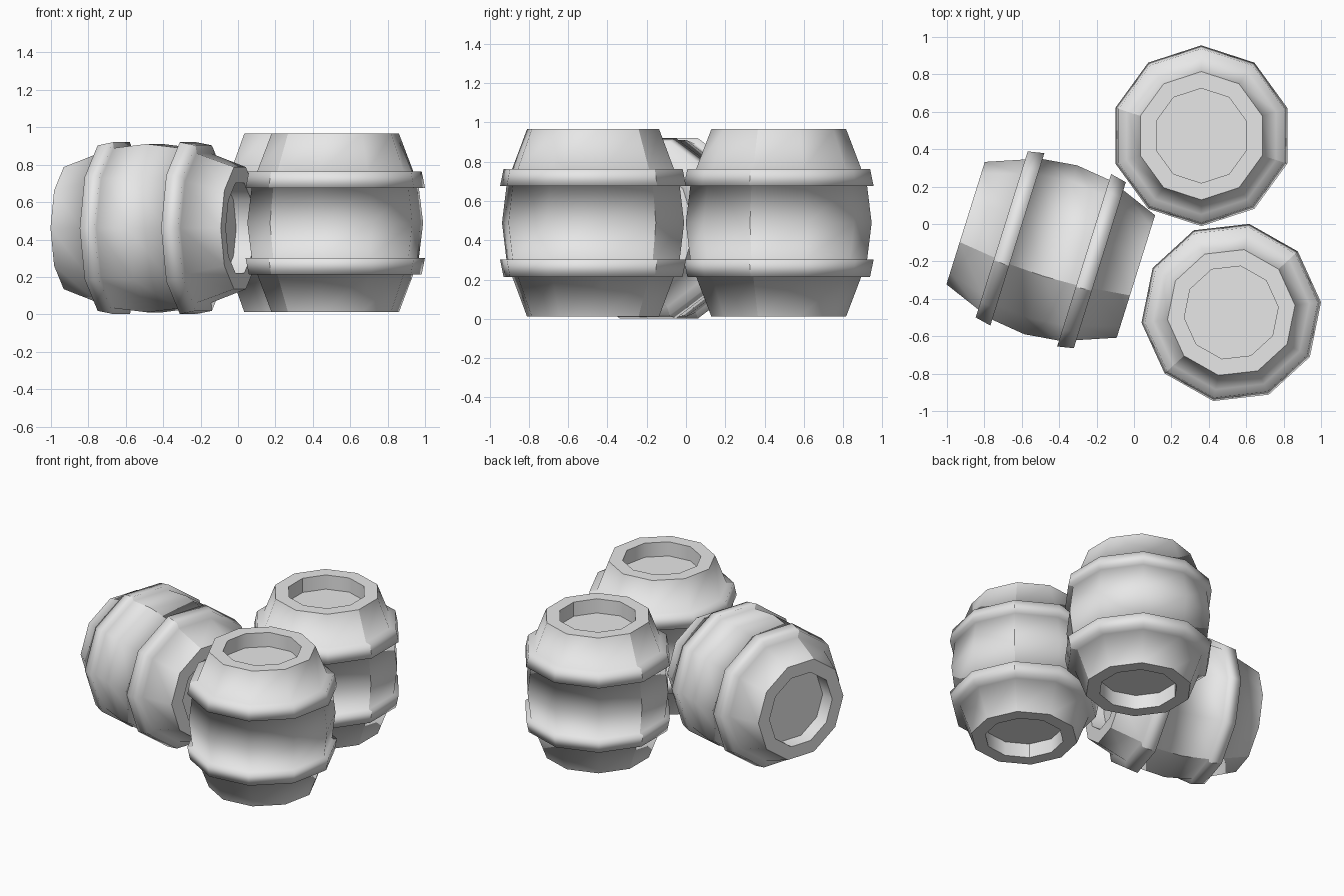
import bpy, bmesh, math
from mathutils import Matrix, Vector

cube = bpy.data.objects.get("Cube")
if cube:
    bpy.data.objects.remove(cube, do_unlink=True)

SIDES = 10

grey = bpy.data.materials.new("plain_grey")
grey.use_nodes = True
colour = (0.8, 0.8, 0.8, 1)
grey.diffuse_color = colour
grey.node_tree.nodes["Principled BSDF"].inputs["Base Color"].default_value = colour

# Upper half of the barrel profile: (radius, height, sharp ring), belly to recess floor
HALF = [(0.473, 0, False),
        (0.45, 0.187, False), (0.483, 0.187, False),    # hoop underside
        (0.465, 0.275, False), (0.42, 0.275, False),    # hoop top
        (0.343, 0.477, True), (0.253, 0.477, True),     # rim
        (0.253, 0.377, True)]                           # recess floor
PROFILE = [(r, -z, s) for r, z, s in reversed(HALF[1:])] + HALF


def barrel(name, matrix, phase):
    """Ten-sided barrel with two hoops, recessed ends and two opposite seams."""
    bm = bmesh.new()
    rings = []
    for r, z, _ in PROFILE:
        angles = [math.radians(phase) + math.tau * i / SIDES for i in range(SIDES)]
        rings.append([bm.verts.new((r * math.cos(a), r * math.sin(a), z)) for a in angles])
    # Wall, hoops, rims and recess sides
    for low, high in zip(rings, rings[1:]):
        for i in range(SIDES):
            j = (i + 1) % SIDES
            bm.faces.new((low[i], low[j], high[j], high[i])).smooth = True
    # Recess floors
    bm.faces.new(list(reversed(rings[0])))
    bm.faces.new(rings[-1])
    # Sharp rim rings
    for ring, (_, _, sharp) in zip(rings, PROFILE):
        if sharp:
            for i in range(SIDES):
                bm.edges.get((ring[i], ring[(i + 1) % SIDES])).smooth = False
    # Sharp seams along the two halves
    for low, high in zip(rings, rings[1:]):
        for i in (0, SIDES // 2):
            bm.edges.get((low[i], high[i])).smooth = False
    bmesh.ops.recalc_face_normals(bm, faces=bm.faces)
    mesh = bpy.data.meshes.new(name)
    bm.to_mesh(mesh)
    bm.free()
    mesh.materials.append(grey)
    obj = bpy.data.objects.new(name, mesh)
    bpy.context.collection.objects.link(obj)
    obj.matrix_world = matrix


# Two standing barrels
barrel("back_barrel", Matrix.Translation((0.36, 0.472, 0.489)), 162)
barrel("front_barrel", Matrix.Translation((0.52, -0.473, 0.489)), 42.5)

# Barrel lying on its side, resting on a flat of its hoops
turn = math.radians(-17.4)
axis = Vector((math.cos(turn), math.sin(turn), 0))
across = Vector((-axis.y, axis.x, 0))
lying = Matrix((across, Vector((0, 0, 1)), axis)).transposed().to_4x4()
barrel("lying_barrel", Matrix.Translation((-0.445, -0.138, 0.461)) @ lying, 108)
